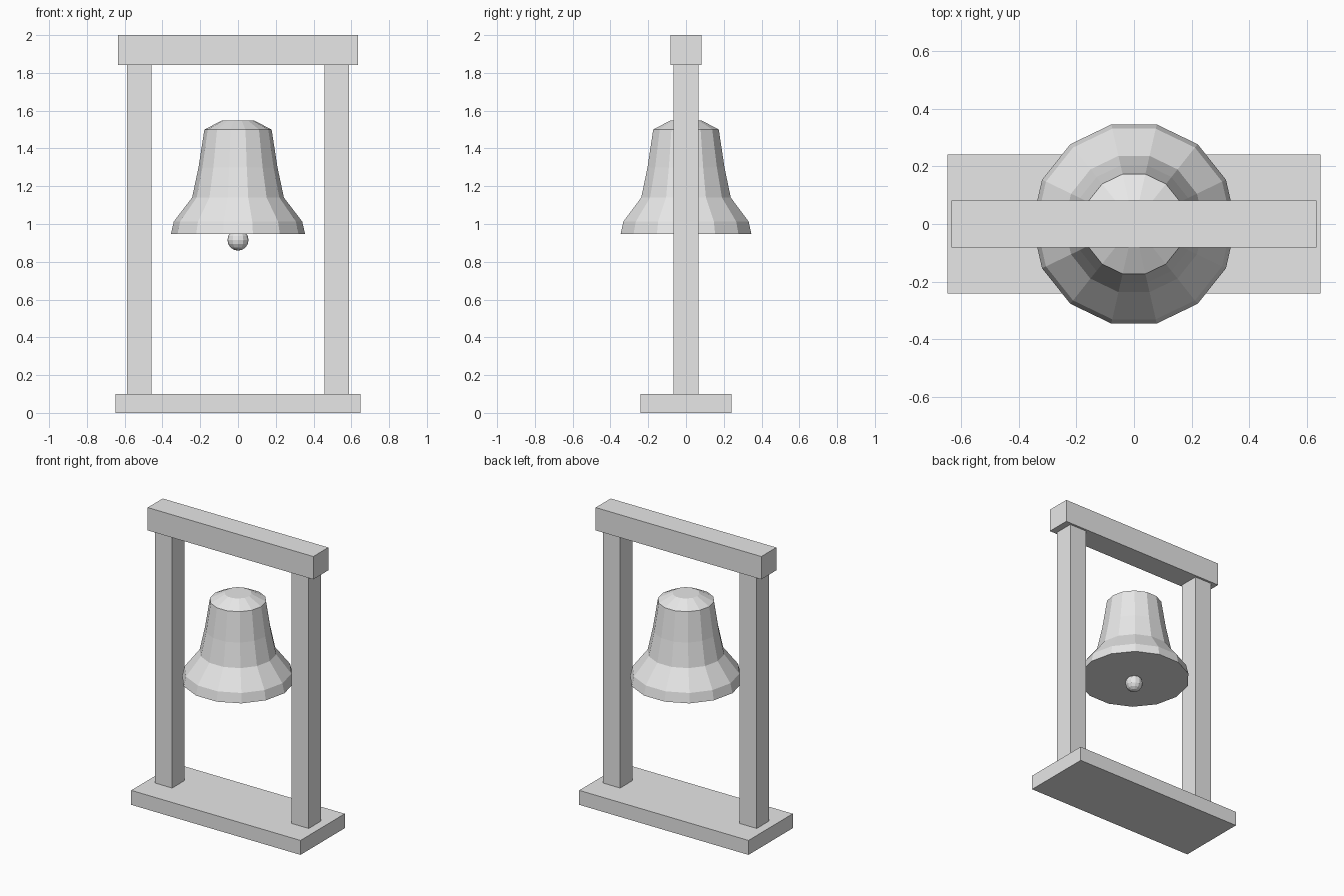
import bpy, bmesh, math

if "Cube" in bpy.data.objects:
    bpy.data.objects.remove(bpy.data.objects["Cube"])

grey = bpy.data.materials.new("plain grey")
grey.diffuse_color = (0.8, 0.8, 0.8, 1)
grey.use_nodes = True
grey.node_tree.nodes["Principled BSDF"].inputs["Base Color"].default_value = grey.diffuse_color


def finish(name, bm):
    bmesh.ops.recalc_face_normals(bm, faces=bm.faces)
    mesh = bpy.data.meshes.new(name)
    bm.to_mesh(mesh)
    bm.free()
    mesh.materials.append(grey)
    obj = bpy.data.objects.new(name, mesh)
    bpy.context.collection.objects.link(obj)
    return obj


def box(name, x, width, depth, z0, z1):
    bm = bmesh.new()
    bmesh.ops.create_cube(bm, size=1)
    bmesh.ops.scale(bm, vec=(width, depth, z1 - z0), verts=bm.verts)
    bmesh.ops.translate(bm, vec=(x, 0, (z0 + z1) / 2), verts=bm.verts)
    return finish(name, bm)


# Frame: base slab, two posts and a top beam
box("base", 0, 1.296, 0.484, 0, 0.1)
for side, name in ((-1, "left_post"), (1, "right_post")):
    box(name, side * 0.523, 0.131, 0.134, 0.1, 1.842)
box("top_beam", 0, 1.268, 0.164, 1.842, 2.0)

# Bell: 14-sided rings (radius, height), capped at both ends
SIDES = 14
profile = [(0.355, 0.948), (0.34, 1.013), (0.243, 1.14),
           (0.209, 1.3), (0.178, 1.5), (0.085, 1.548)]
bm = bmesh.new()
rings = [[bm.verts.new((r * math.cos(i * math.tau / SIDES),
                        r * math.sin(i * math.tau / SIDES), z))
          for i in range(SIDES)] for r, z in profile]
for low, high in zip(rings, rings[1:]):
    for i in range(SIDES):
        j = (i + 1) % SIDES
        bm.faces.new((low[i], low[j], high[j], high[i]))
bm.faces.new(rings[0])
bm.faces.new(rings[-1])
finish("bell", bm)

# Clapper ball below the mouth of the bell
bm = bmesh.new()
bmesh.ops.create_uvsphere(bm, u_segments=12, v_segments=8, radius=0.056)
bmesh.ops.translate(bm, vec=(0, 0, 0.915), verts=bm.verts)
finish("clapper", bm)
